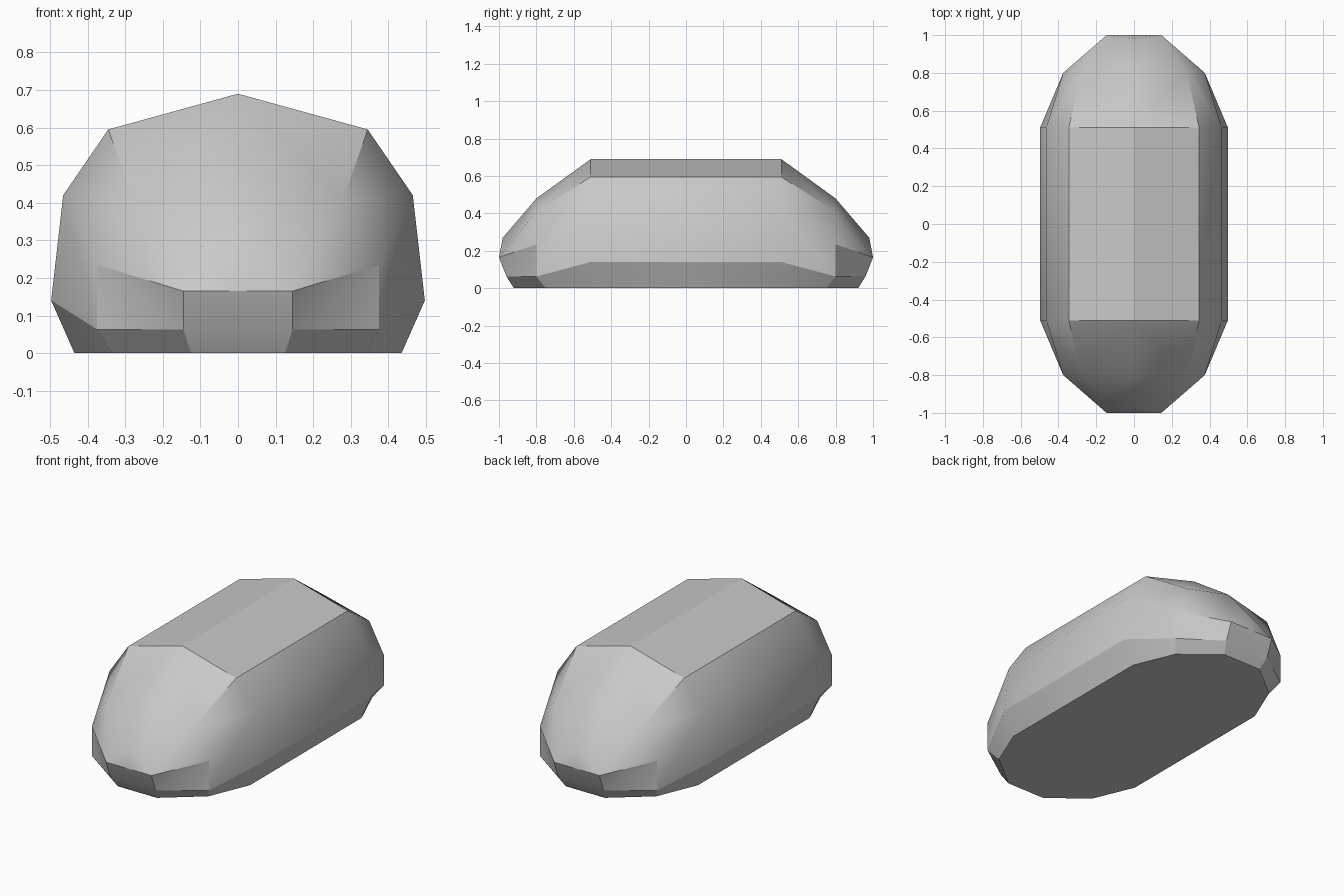
import bpy
import bmesh
import math

cube = bpy.data.objects.get("Cube")
if cube:
    bpy.data.objects.remove(cube, do_unlink=True)

# One flat grey
grey = bpy.data.materials.new("plain_grey")
grey.use_nodes = True
colour = (0.58, 0.58, 0.58, 1)
grey.diffuse_color = colour
grey.node_tree.nodes["Principled BSDF"].inputs["Base Color"].default_value = colour

# Half cross-sections, ridge to base, from the middle of the body to its tip
body = [(0, 0.51, 0.69), (0.345, 0.51, 0.595), (0.465, 0.51, 0.42),
        (0.497, 0.51, 0.14), (0.435, 0.51, 0)]
middle = [(x, 0, z) for x, y, z in body]
shoulder = [(0, 0.8, 0.48), (0.28, 0.8, 0.41), (0.375, 0.8, 0.235),
            (0.375, 0.8, 0.063), (0.335, 0.75, 0)]
nose = [(0, 0.98, 0.27), (0.145, 1, 0.165), (0.145, 1, 0.165),
        (0.145, 0.96, 0.063), (0.125, 0.92, 0)]
tip = [(0, y, z) for x, y, z in nose]
sections = [middle, body, shoulder, nose, tip]


def add_face(bm, points, sx, sy):
    """Add a mirrored face, skipping repeated corners."""
    unique = list(dict.fromkeys(points))
    if len(unique) > 2:
        bm.faces.new([bm.verts.new((x * sx, y * sy, z)) for x, y, z in unique])


def add_quarter(bm, sx, sy):
    """Skin the sections of one quarter of the shell."""
    for i, (near, far) in enumerate(zip(sections, sections[1:])):
        for k in range(len(near) - 1):
            a, b, c, d = near[k], near[k + 1], far[k + 1], far[k]
            if i == 1 and k == 1:       # folded upper corner
                pieces = [(a, b, d), (b, c, d)]
            elif i == 2 and k == 2:     # folded lower corner
                pieces = [(a, b, c), (a, c, d)]
            else:
                pieces = [(a, b, c, d)]
            for piece in pieces:
                add_face(bm, piece, sx, sy)


# Shell: four mirrored quarters welded together, with a flat base
bm = bmesh.new()
for sx in (-1, 1):
    for sy in (-1, 1):
        add_quarter(bm, sx, sy)
bmesh.ops.remove_doubles(bm, verts=bm.verts[:], dist=0.0005)
bmesh.ops.holes_fill(bm, edges=[e for e in bm.edges if e.is_boundary], sides=0)
bmesh.ops.recalc_face_normals(bm, faces=bm.faces[:])

mesh = bpy.data.meshes.new("faceted_shell")
bm.to_mesh(mesh)
bm.free()
mesh.materials.append(grey)
shell = bpy.data.objects.new("faceted_shell", mesh)
bpy.context.collection.objects.link(shell)

# Soft facets with crisp main edges
bpy.ops.object.select_all(action="DESELECT")
shell.select_set(True)
bpy.context.view_layer.objects.active = shell
bpy.ops.object.shade_smooth_by_angle(angle=math.radians(30))
